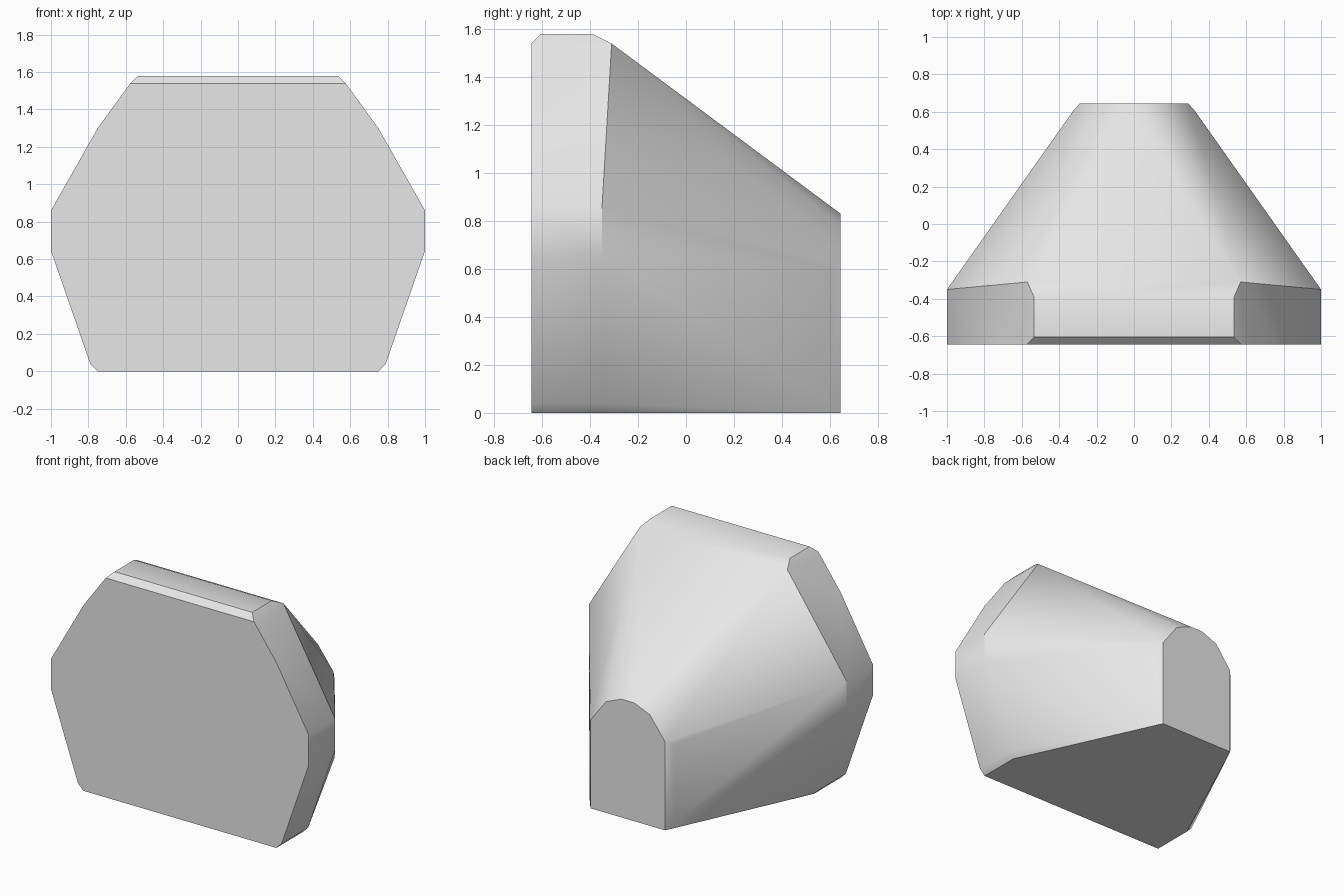
import bpy
import bmesh
import math

cube = bpy.data.objects.get("Cube")
if cube:
    bpy.data.objects.remove(cube, do_unlink=True)

FRONT, MID, BACK = -0.645, -0.35, 0.645
BEVEL = 0.04

# Plain grey finish
grey = bpy.data.materials.new("plain grey")
grey.use_nodes = True
colour = (0.8, 0.8, 0.8, 1)
grey.diffuse_color = colour
grey.node_tree.nodes["Principled BSDF"].inputs["Base Color"].default_value = colour


def section(y, outline):
    """Place a half outline of (x, z) corners at depth y."""
    return [(x, y, z) for x, z in outline]


# Right half of each section, listed from the floor up
corners = []
# Broad front plate
corners += section(FRONT, [(0.75, 0), (0.79, BEVEL), (1, 0.645), (1, 0.86),
                           (0.75, 1.3), (0.605, 1.5), (0.575, 1.54)])
# Shoulder where the sides start to taper
corners += section(MID, [(0.75, 0), (0.79, BEVEL), (1, 0.645), (1, 0.86)])
# Flat top with bevelled rim
corners += section(FRONT + BEVEL, [(0.535, 1.58)])
corners += section(-0.39, [(0.535, 1.58)])
corners += section(-0.31, [(0.57, 1.54)])
# Bevel before the back, then the arched back face
corners += section(BACK - BEVEL, [(0.325, BEVEL), (0.325, 0.6)])
corners += section(BACK, [(0.29, 0), (0.29, 0.62), (0.17, 0.78), (0.05, 0.83)])

# Tapered body: mirrored corners wrapped in one convex skin
bm = bmesh.new()
for x, y, z in corners:
    for side in (-1, 1):
        bm.verts.new((side * x, y, z))
hull = bmesh.ops.convex_hull(bm, input=bm.verts[:])
loose = {v for key in ("geom_interior", "geom_unused") for v in hull[key]
         if isinstance(v, bmesh.types.BMVert)}
bmesh.ops.delete(bm, geom=list(loose), context='VERTS')
bmesh.ops.dissolve_limit(bm, angle_limit=math.radians(0.5),
                         verts=bm.verts[:], edges=bm.edges[:])
bmesh.ops.recalc_face_normals(bm, faces=bm.faces[:])

mesh = bpy.data.meshes.new("tapered_body")
bm.to_mesh(mesh)
bm.free()
mesh.materials.append(grey)
body = bpy.data.objects.new("tapered_body", mesh)
bpy.context.collection.objects.link(body)

# Soft facets with crisp outer edges
bpy.ops.object.select_all(action='DESELECT')
body.select_set(True)
bpy.context.view_layer.objects.active = body
bpy.ops.object.shade_smooth_by_angle(angle=math.radians(30))
